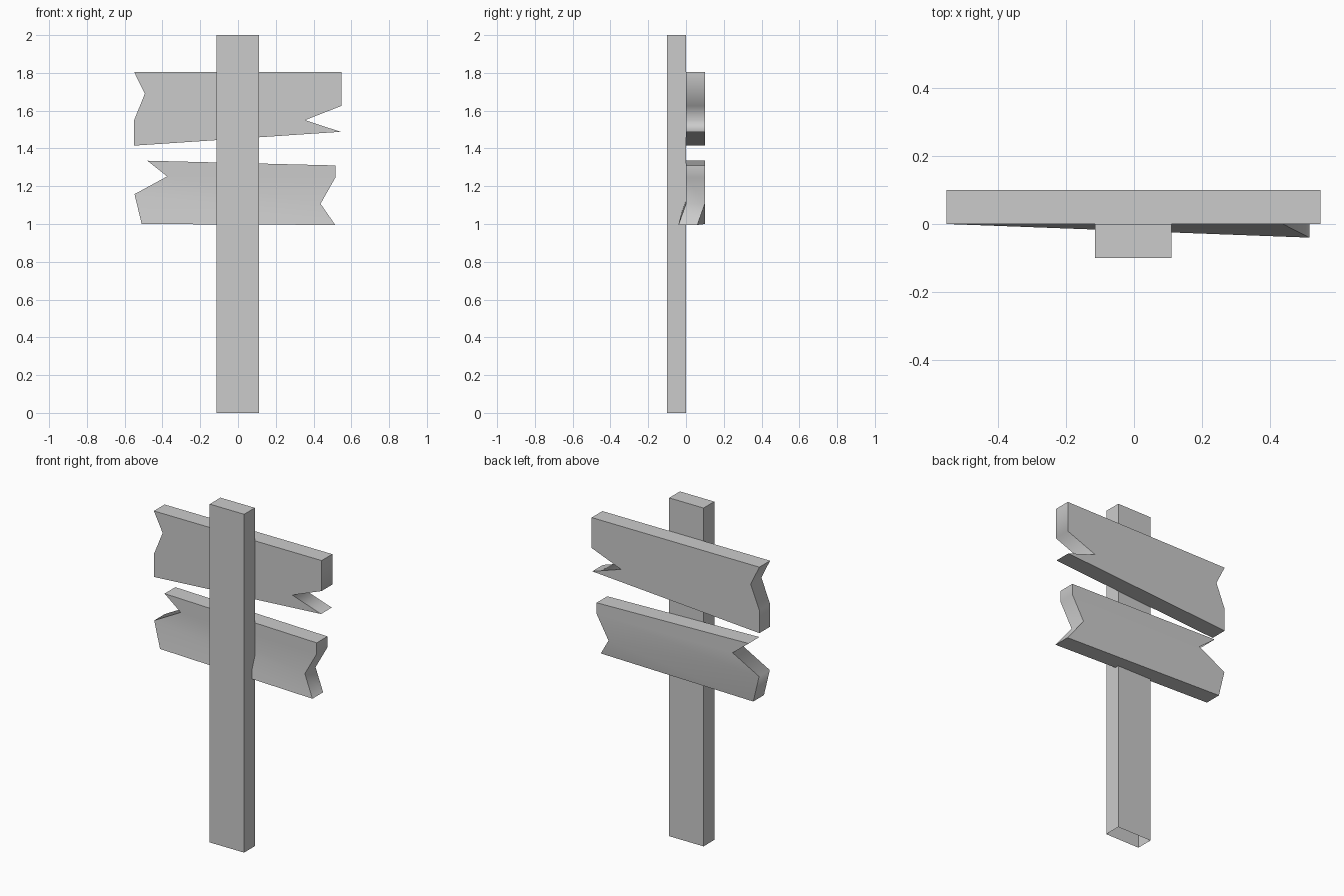
import bpy, bmesh

if "Cube" in bpy.data.objects:
    bpy.data.objects.remove(bpy.data.objects["Cube"])


def make_object(name, bm):
    bmesh.ops.recalc_face_normals(bm, faces=bm.faces)
    mesh = bpy.data.meshes.new(name)
    bm.to_mesh(mesh)
    bm.free()
    obj = bpy.data.objects.new(name, mesh)
    bpy.context.collection.objects.link(obj)
    return obj


def make_board(name, left, right, skew=0.0, thickness=0.1):
    """Board from left/right ragged end profiles, listed top to bottom as (x, z)."""
    bm = bmesh.new()
    last = len(left) - 1

    def column(points, y, shift):
        return [bm.verts.new((x, y + (shift if i == last else 0), z))
                for i, (x, z) in enumerate(points)]

    lf, rf = column(left, 0, 0), column(right, 0, skew)
    lb, rb = column(left, thickness, 0), column(right, thickness, skew)

    # front, back and both ragged ends, row by row
    ends = []
    for i in range(last):
        bm.faces.new((lf[i], lf[i + 1], rf[i + 1], rf[i]))
        bm.faces.new((rb[i], rb[i + 1], lb[i + 1], lb[i]))
        ends.append(bm.faces.new((lb[i], lb[i + 1], lf[i + 1], lf[i])))
        ends.append(bm.faces.new((rf[i], rf[i + 1], rb[i + 1], rb[i])))
    # top and bottom edges
    caps = [bm.faces.new((lf[0], rf[0], rb[0], lb[0])),
            bm.faces.new((lb[last], rb[last], rf[last], lf[last]))]

    # smooth surfaces with crisp board edges
    for f in bm.faces:
        f.smooth = True
    for group in (ends, caps):
        for e in bm.edges:
            if sum(f in group for f in e.link_faces) == 1:
                e.smooth = False
    return make_object(name, bm)


# Post, open at the base
bm = bmesh.new()
bmesh.ops.create_cube(bm, size=1)
for v in bm.verts:
    v.co.x = 0.11 if v.co.x > 0 else -0.115
    v.co.y = 0.0 if v.co.y > 0 else -0.1
    v.co.z = 2.0 if v.co.z > 0 else 0.0
bm.normal_update()
base = [f for f in bm.faces if f.normal.z < -0.5]
bmesh.ops.delete(bm, geom=base, context='FACES_ONLY')
make_object("post", bm)

# Upper sign board
make_board("upper_board",
           [(-0.55, 1.805), (-0.493, 1.69), (-0.55, 1.55), (-0.55, 1.415)],
           [(0.547, 1.805), (0.547, 1.625), (0.355, 1.55), (0.543, 1.488)])

# Lower sign board, slightly warped at one corner
make_board("lower_board",
           [(-0.48, 1.335), (-0.375, 1.252), (-0.548, 1.158), (-0.51, 1.0)],
           [(0.515, 1.31), (0.515, 1.245), (0.437, 1.107), (0.515, 0.995)],
           skew=-0.04)
